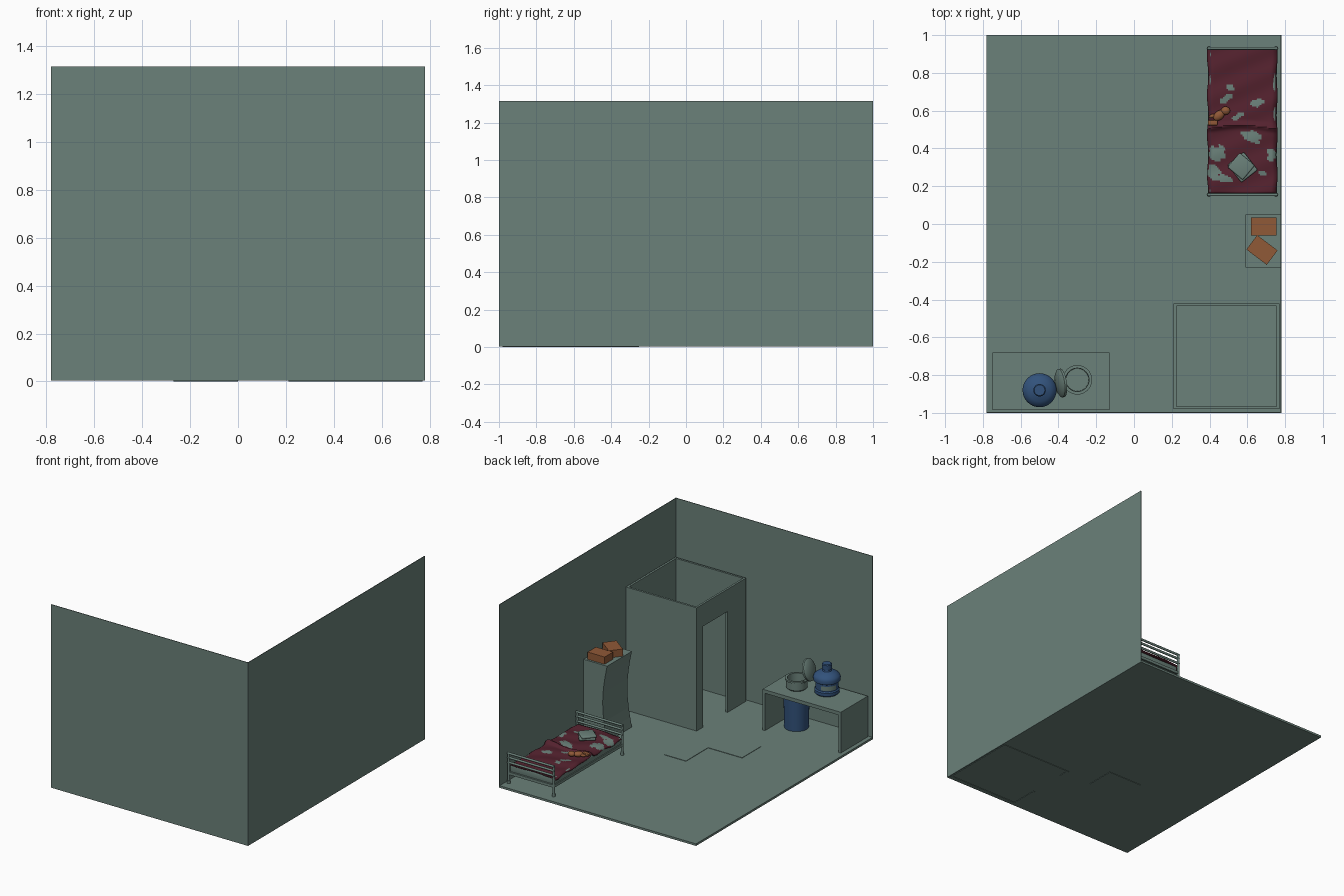
import bpy, bmesh, math
from mathutils import Matrix, Vector

if "Cube" in bpy.data.objects:
    bpy.data.objects.remove(bpy.data.objects["Cube"])


def mat(name, r, g, b):
    m = bpy.data.materials.new(name)
    m.diffuse_color = (r, g, b, 1)
    m.use_nodes = True
    m.node_tree.nodes["Principled BSDF"].inputs["Base Color"].default_value = m.diffuse_color
    return m


GREY = mat("grey green", 0.145, 0.218, 0.192)
RED = mat("dark red", 0.090, 0.016, 0.028)
ORANGE = mat("orange brown", 0.28, 0.10, 0.038)
BLUE = mat("dark blue", 0.032, 0.085, 0.20)


def finish(name, bm, mats, smooth=False):
    me = bpy.data.meshes.new(name)
    bmesh.ops.recalc_face_normals(bm, faces=bm.faces[:])
    bm.to_mesh(me)
    bm.free()
    ob = bpy.data.objects.new(name, me)
    bpy.context.collection.objects.link(ob)
    for m in mats:
        me.materials.append(m)
    if smooth:
        bpy.ops.object.select_all(action='DESELECT')
        ob.select_set(True)
        bpy.context.view_layer.objects.active = ob
        bpy.ops.object.shade_smooth_by_angle(angle=math.radians(40))
    return ob


def box(name, x0, x1, y0, y1, z0, z1, m=GREY, rot=0, bevel=0):
    c = Vector(((x0 + x1) / 2, (y0 + y1) / 2, (z0 + z1) / 2))
    bm = bmesh.new()
    bmesh.ops.create_cube(bm, size=1)
    bmesh.ops.scale(bm, vec=(x1 - x0, y1 - y0, z1 - z0), verts=bm.verts[:])
    if bevel:
        bmesh.ops.bevel(bm, geom=bm.edges[:], offset=bevel, segments=3,
                        affect='EDGES', profile=0.5)
    bmesh.ops.transform(bm, verts=bm.verts[:],
                        matrix=Matrix.Translation(c) @ Matrix.Rotation(math.radians(rot), 4, 'Z'))
    return finish(name, bm, [m], bool(bevel))


def rod(name, a, b, r, m=GREY, sides=12):
    a, b = Vector(a), Vector(b)
    bm = bmesh.new()
    bmesh.ops.create_cone(bm, cap_ends=True, segments=sides, radius1=r, radius2=r,
                          depth=(b - a).length)
    q = (b - a).to_track_quat('Z', 'Y').to_matrix().to_4x4()
    bmesh.ops.transform(bm, verts=bm.verts[:], matrix=Matrix.Translation((a + b) / 2) @ q)
    return finish(name, bm, [m], True)


def lathe(name, profile, matrix, m, sides=32):
    bm = bmesh.new()
    vs = [bm.verts.new((r, 0, z)) for r, z in profile]
    es = [bm.edges.new(p) for p in zip(vs, vs[1:])]
    bmesh.ops.spin(bm, geom=vs + es, cent=(0, 0, 0), axis=(0, 0, 1),
                   angle=math.tau, steps=sides, use_duplicate=False)
    bmesh.ops.remove_doubles(bm, verts=bm.verts[:], dist=1e-5)
    bmesh.ops.transform(bm, verts=bm.verts[:], matrix=matrix)
    return finish(name, bm, [m], True)


def blob(name, loc, scale, rot, m):
    bm = bmesh.new()
    bmesh.ops.create_uvsphere(bm, u_segments=16, v_segments=10, radius=1)
    bmesh.ops.transform(bm, verts=bm.verts[:],
                        matrix=Matrix.Translation(loc) @ Matrix.Rotation(math.radians(rot), 4, 'Z')
                        @ Matrix.Diagonal((*scale, 1)))
    return finish(name, bm, [m], True)


def extrude_poly(name, pts, vec, m=GREY):
    bm = bmesh.new()
    f = bm.faces.new([bm.verts.new(p) for p in pts])
    r = bmesh.ops.extrude_face_region(bm, geom=[f])
    bmesh.ops.translate(bm, vec=vec, verts=[v for v in r['geom'] if isinstance(v, bmesh.types.BMVert)])
    return finish(name, bm, [m])


FL = 0.018  # floor top

# Room shell
box("floor", -0.78, 0.78, -1, 1, 0.003, FL)
box("front_wall", -0.78, 0.78, -1, -0.996, 0.003, 1.315)
box("right_wall", 0.776, 0.78, -1, 1, 0.003, 1.315)
box("floor_plate_1", -0.27, 0.0, -0.46, -0.25, 0, FL + 0.003)
box("floor_plate_2", 0.0, 0.17, -0.32, 0.0, 0.004, FL + 0.003)

# Open-topped cubicle with a doorway in its left wall
box("cubicle_back_wall", 0.21, 0.77, -0.435, -0.42, 0, 0.9)
box("cubicle_front_wall", 0.21, 0.77, -0.98, -0.965, 0, 0.9)
box("cubicle_right_wall", 0.755, 0.77, -0.965, -0.435, 0, 0.9)
door = [(-0.965, 0), (-0.965, 0.9), (-0.435, 0.9), (-0.435, 0),
        (-0.495, 0), (-0.495, 0.74), (-0.77, 0.74), (-0.77, 0)]
extrude_poly("cubicle_door_wall", [(0.21, y, z) for y, z in door], (0.015, 0, 0))

# Cabinet with a concave front
prof = [(0.776, FL), (0.776, 0.56)]
for i in range(9):
    t = i / 8
    prof.append((0.59 + 0.035 * math.sin(math.pi * t), 0.56 + (FL - 0.56) * t))
extrude_poly("cabinet", [(x, -0.23, z) for x, z in prof], (0, 0.28, 0))
box("carton_1", 0.62, 0.755, -0.06, 0.035, 0.56, 0.612, ORANGE)
box("carton_2", 0.61, 0.745, -0.185, -0.09, 0.56, 0.612, ORANGE, rot=-37)

# Bed frame: two ends with posts and rails
for tag, y in (("head", 0.155), ("foot", 0.93)):
    for side, x in (("left", 0.397), ("right", 0.752)):
        rod(f"bed_{tag}_post_{side}", (x, y, FL), (x, y, 0.232), 0.009)
        rod(f"bed_{tag}_foot_{side}", (x, y, FL), (x, y, FL + 0.02), 0.012)
    for i, z in enumerate((0.23, 0.2, 0.165)):
        rod(f"bed_{tag}_rail_{i}", (0.39, y, z), (0.76, y, z), 0.008)
    box(f"bed_{tag}_bar", 0.397, 0.752, y - 0.006, y + 0.006, 0.08, 0.1)
for side, x in (("left", 0.397), ("right", 0.752)):
    box(f"bed_side_rail_{side}", x - 0.006, x + 0.006, 0.155, 0.93, 0.08, 0.1)
box("mattress", 0.398, 0.75, 0.165, 0.92, 0.088, 0.144, bevel=0.01)

# Rumpled blanket, patches chosen by ellipses with a ragged edge
patches = [(0.49, 0.665, 0.05, 0.015, 35), (0.51, 0.72, 0.02, 0.022, 20), (0.65, 0.64, 0.035, 0.02, 10),
           (0.62, 0.46, 0.055, 0.03, -15), (0.44, 0.375, 0.045, 0.04, 0),
           (0.42, 0.27, 0.035, 0.045, 0), (0.48, 0.24, 0.04, 0.018, -20),
           (0.73, 0.37, 0.025, 0.035, 0), (0.55, 0.57, 0.04, 0.012, 30), (0.68, 0.27, 0.025, 0.015, 0)]


def patchy(x, y):
    for px, py, a, b, d in patches:
        c, s = math.cos(math.radians(d)), math.sin(math.radians(d))
        u, v = x - px, y - py
        r = ((u * c + v * s) / a) ** 2 + ((v * c - u * s) / b) ** 2
        if r < 1 + 0.35 * math.sin(90 * x + 130 * y):
            return True
    return False


def blanket_z(x, y):
    z = 0.152 + 0.004 * math.sin(23 * x + 9 * y) + 0.003 * math.sin(41 * y - 17 * x)
    z += 0.016 * math.exp(-((y - 0.515 - 0.01 * math.sin(14 * x)) / 0.014) ** 2)
    edge = min(x - 0.39, 0.757 - x)
    return z - 0.016 * max(0, 1 - edge / 0.02)


NX, NY = 44, 92
bm = bmesh.new()
grid = []
for j in range(NY + 1):
    y = 0.165 + 0.765 * j / NY
    row = []
    for i in range(NX + 1):
        x = 0.39 + 0.367 * i / NX
        wob = 0.004 * math.sin(30 * y) * (2 * i / NX - 1)
        row.append(bm.verts.new((x + wob, y, blanket_z(x, y))))
    grid.append(row)
for j in range(NY):
    for i in range(NX):
        f = bm.faces.new((grid[j][i], grid[j][i + 1], grid[j + 1][i + 1], grid[j + 1][i]))
        c = f.calc_center_median()
        f.material_index = 1 if patchy(c.x, c.y) else 0
blanket = finish("blanket", bm, [RED, GREY], True)
solid = blanket.modifiers.new("thickness", 'SOLIDIFY')
solid.thickness = 0.006

# Folded cloths and soft toy on the bed
box("folded_cloth_lower", 0.515, 0.635, 0.245, 0.355, 0.152, 0.17, rot=-52, bevel=0.007)
box("folded_cloth_upper", 0.515, 0.62, 0.255, 0.355, 0.168, 0.185, rot=-40, bevel=0.007)
blob("toy_body", (0.45, 0.575, 0.17), (0.035, 0.024, 0.018), 40, ORANGE)
blob("toy_head", (0.485, 0.6, 0.172), (0.025, 0.022, 0.018), 0, ORANGE)
box("toy_base", 0.392, 0.442, 0.522, 0.55, 0.155, 0.175, ORANGE, bevel=0.005)
blob("toy_arm", (0.415, 0.572, 0.168), (0.02, 0.01, 0.01), 20, ORANGE)

# Table on two end panels
box("table_top", -0.75, -0.13, -0.985, -0.68, 0.285, 0.31)
for side, x in (("left", -0.75), ("right", -0.15)):
    box(f"table_panel_{side}", x, x + 0.02, -0.985, -0.68, FL, 0.285)

# Blue bin under the table
lathe("bin", [(0, FL), (0.08, FL), (0.085, 0.25), (0.078, 0.25), (0.074, 0.03), (0, 0.03)],
      Matrix.Translation((-0.28, -0.85, 0)), BLUE)

# Open pot with its lid raised behind it
lathe("pot", [(0, 0), (0.06, 0), (0.07, 0.01), (0.07, 0.06), (0.078, 0.064), (0.078, 0.076),
              (0.062, 0.076), (0.06, 0.012), (0, 0.012)],
      Matrix.Translation((-0.3, -0.825, 0.31)), GREY)
lathe("pot_lid", [(0, 0), (0.06, 0), (0.068, -0.008), (0.076, -0.006), (0.076, 0.006), (0.062, 0.016),
                  (0.02, 0.022), (0, 0.023)],
      Matrix.Translation((-0.385, -0.842, 0.455)) @ Matrix.Rotation(math.radians(8), 4, 'Z')
      @ Matrix.Rotation(math.radians(-72), 4, 'Y'), GREY)
rod("pot_hinge", (-0.375, -0.87, 0.382), (-0.375, -0.80, 0.382), 0.008)

# Water bottle with label
lathe("water_bottle", [(0, 0), (0.074, 0), (0.082, 0.008), (0.082, 0.03), (0.075, 0.038),
                       (0.075, 0.085), (0.088, 0.093), (0.09, 0.115), (0.083, 0.132), (0.06, 0.148),
                       (0.03, 0.158), (0.027, 0.168), (0.033, 0.172), (0.033, 0.205), (0.028, 0.21),
                       (0, 0.21)],
      Matrix.Translation((-0.5, -0.88, 0.31)), BLUE)
bm = bmesh.new()
label = []
for i in range(9):
    a = math.radians(95 + 10 * i)
    label.append([bm.verts.new((-0.5 + 0.078 * math.cos(a), -0.88 + 0.078 * math.sin(a), z))
                  for z in (0.355, 0.385)])
for p, q in zip(label, label[1:]):
    bm.faces.new((p[0], q[0], q[1], p[1]))
finish("bottle_label", bm, [GREY], True)
